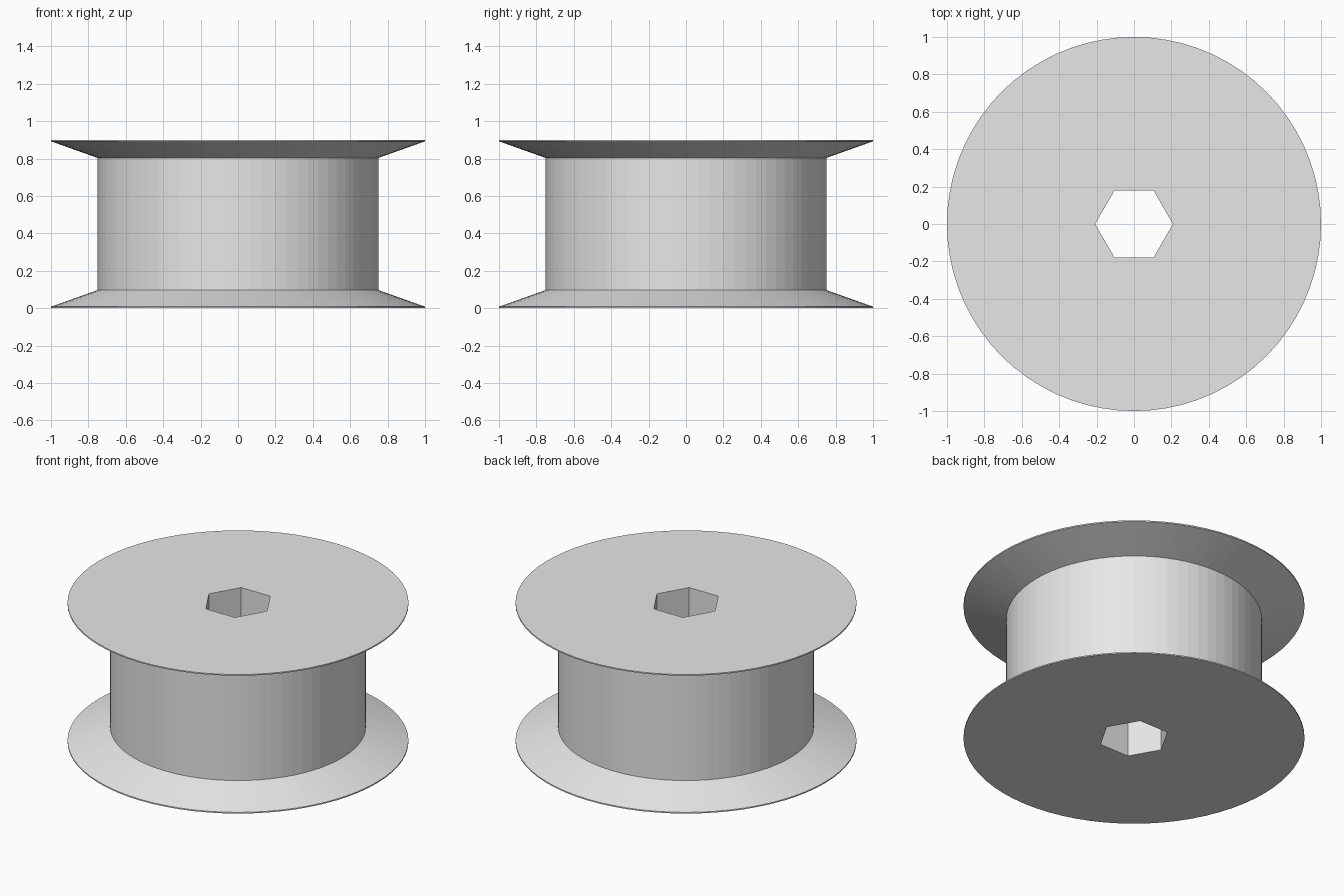
import bpy
import bmesh
from math import cos, sin, tau

cube = bpy.data.objects.get("Cube")
if cube:
    bpy.data.objects.remove(cube, do_unlink=True)

HEIGHT = 0.9
SEGMENTS = 72

# Plain grey material
grey = bpy.data.materials.new("light_grey")
grey.use_nodes = True
colour = (0.8, 0.8, 0.8, 1)
grey.diffuse_color = colour
grey.node_tree.nodes["Principled BSDF"].inputs["Base Color"].default_value = colour

bm = bmesh.new()


def ring(radius, z, sides):
    """Closed loop of vertices around the axle."""
    return [bm.verts.new((radius * cos(tau * i / sides), radius * sin(tau * i / sides), z))
            for i in range(sides)]


def wall(lower, upper):
    """Quads joining two matching loops."""
    n = len(lower)
    for i in range(n):
        j = (i + 1) % n
        bm.faces.new((lower[i], lower[j], upper[j], upper[i]))


def loop_edges(loop):
    return [bm.edges.get((v, loop[(i + 1) % len(loop)])) for i, v in enumerate(loop)]


# Lower half profile (rim, lip, shoulder), mirrored for the upper half
half = [(1.0, 0.0), (1.0, 0.008), (0.75, 0.097)]
profile = half + [(r, HEIGHT - z) for r, z in reversed(half)]
rings = [ring(r, z, SEGMENTS) for r, z in profile]
for lower, upper in zip(rings, rings[1:]):
    wall(lower, upper)

# Hexagonal axle hole through the full height
hole = [ring(0.208, z, 6) for z in (0, HEIGHT)]
wall(*hole)

# Flat end faces around the hole
for outer, inner, up in ((rings[0], hole[0], -1), (rings[-1], hole[1], 1)):
    bmesh.ops.triangle_fill(bm, edges=loop_edges(outer) + loop_edges(inner),
                            use_beauty=True, normal=(0, 0, up))

bmesh.ops.recalc_face_normals(bm, faces=bm.faces[:])
mesh = bpy.data.meshes.new("flanged_roller")
bm.to_mesh(mesh)
bm.free()
mesh.materials.append(grey)
roller = bpy.data.objects.new("flanged_roller", mesh)
bpy.context.collection.objects.link(roller)
